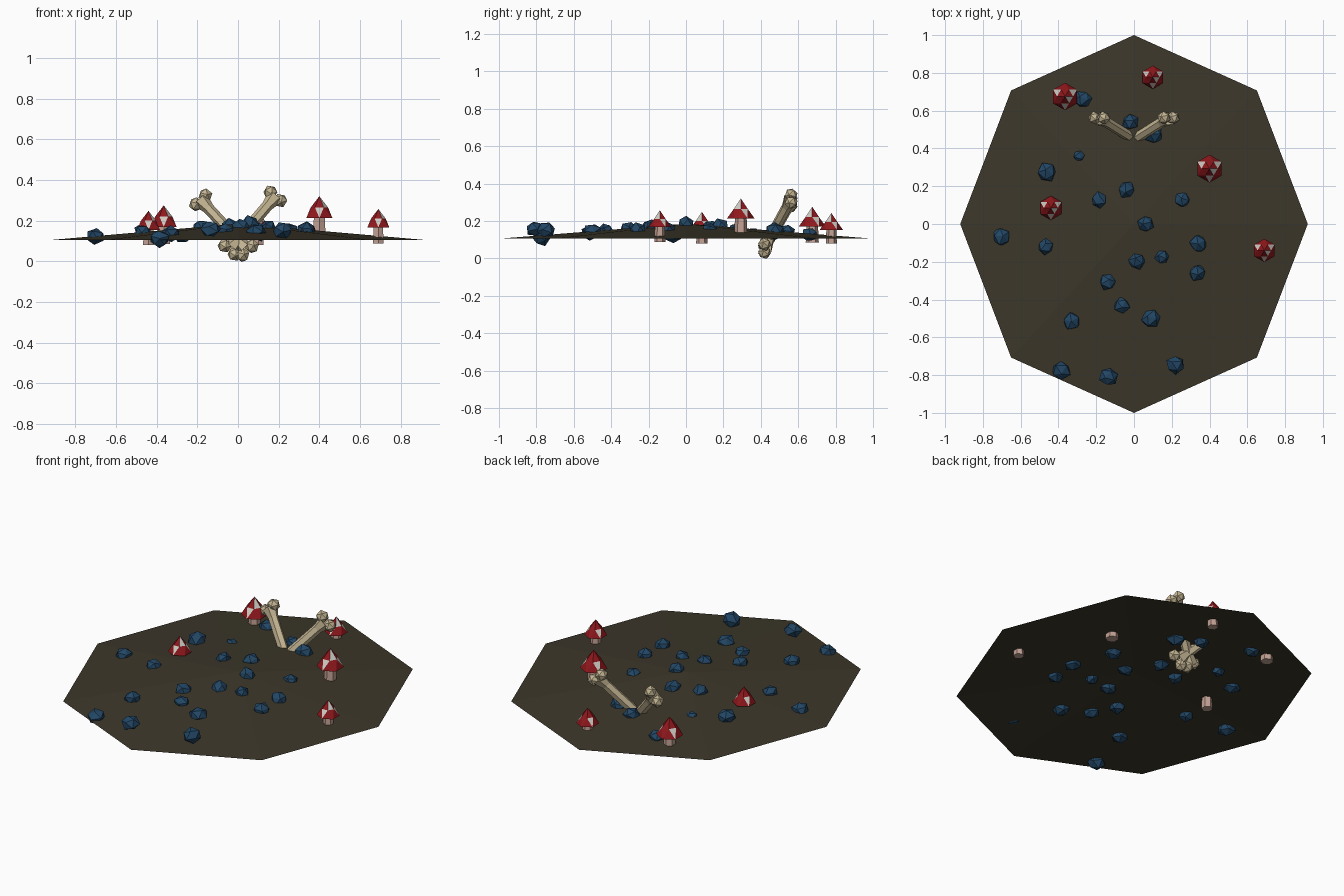
import bpy, bmesh, random
from math import sin, cos, pi, hypot
from mathutils import Vector, Matrix

if "Cube" in bpy.data.objects:
    bpy.data.objects.remove(bpy.data.objects["Cube"])

random.seed(4)

def material(name, rgb):
    m = bpy.data.materials.new(name)
    m.diffuse_color = (*rgb, 1)
    m.use_nodes = True
    m.node_tree.nodes["Principled BSDF"].inputs["Base Color"].default_value = m.diffuse_color
    return m

SOIL = material("soil", (0.045, 0.038, 0.023))
STONE = material("blue_stone", (0.016, 0.062, 0.13))
RED = material("cap_red", (0.28, 0.009, 0.012))
WHITE = material("cap_white", (0.62, 0.6, 0.55))
STALK = material("stalk_pink", (0.55, 0.36, 0.3))
BONE = material("bone_ivory", (0.55, 0.46, 0.29))

def finish(name, bm, *mats):
    bmesh.ops.recalc_face_normals(bm, faces=bm.faces)
    me = bpy.data.meshes.new(name)
    bm.to_mesh(me)
    bm.free()
    for m in mats:
        me.materials.append(m)
    ob = bpy.data.objects.new(name, me)
    bpy.context.collection.objects.link(ob)
    return ob

def ground_z(x, y):
    return 0.185 - 0.08 * hypot(x / 0.92, y)

# shallow open octagonal mound
bm = bmesh.new()
peak = bm.verts.new((0, 0, 0.185))
rim = [bm.verts.new((0.92 * sin(i * pi / 4), cos(i * pi / 4), 0.105)) for i in range(8)]
for i in range(8):
    bm.faces.new((peak, rim[(i + 1) % 8], rim[i]))
finish("mound", bm, SOIL)

# angular stones half sunk in the mound: x, y, radius, height offset
stones = [(-.27, .66, .045, 0), (-.02, .54, .042, 0), (.10, .475, .05, 0), (-.29, .36, .033, -.01),
          (-.46, .275, .05, .01), (-.04, .18, .045, 0), (-.185, .125, .043, 0), (.255, .125, .044, -.01),
          (.06, 0, .044, .005), (-.70, -.065, .048, 0), (-.47, -.12, .04, 0), (.34, -.105, .045, 0),
          (.015, -.195, .044, 0), (.15, -.175, .038, 0), (.335, -.26, .045, 0), (-.14, -.305, .045, 0),
          (-.065, -.43, .042, 0), (-.33, -.515, .046, 0), (.09, -.5, .047, 0),
          (-.385, -.775, .049, -.005), (-.135, -.81, .047, .04), (.22, -.745, .047, .03)]
for n, (x, y, r, dz) in enumerate(stones):
    bm = bmesh.new()
    bmesh.ops.create_icosphere(bm, subdivisions=1, radius=r * 1.08)
    turn = Matrix.Rotation(random.uniform(0, 6), 3, 'Z') @ Matrix.Rotation(random.uniform(0, 6), 3, 'X')
    for v in bm.verts:
        v.co = turn @ (v.co * random.uniform(0.86, 1.08))
        v.co.z *= 0.88
        v.co += Vector((x, y, ground_z(x, y) + dz))
    finish(f"stone_{n + 1}", bm, STONE)

# mushrooms: x, y, cap radius, stalk bottom, apex height
shrooms = [(-.365, .675, .073, .085, .275), (.10, .777, .062, .08, .242), (.40, .293, .074, .11, .32),
           (-.44, .085, .064, .08, .248), (.69, -.14, .062, .088, .257)]
for n, (x, y, r, z0, z1) in enumerate(shrooms):
    h = r * 1.45
    zc = z1 - h
    bm = bmesh.new()
    bmesh.ops.create_cone(bm, cap_ends=True, segments=6, radius1=r * .48, radius2=r * .42,
                          depth=zc + .01 - z0,
                          matrix=Matrix.Translation((x, y, (z0 + zc + .01) / 2)))
    finish(f"mushroom_stalk_{n + 1}", bm, STALK)

    # faceted cap: rim ring, twisted middle ring, apex, with white spot faces
    bm = bmesh.new()
    def ring(rad, z, twist):
        return [bm.verts.new((x + rad * sin((i + twist) * pi / 3), y + rad * cos((i + twist) * pi / 3), z))
                for i in range(6)]
    low, mid = ring(r, zc, 0), ring(r * .58, zc + h * .48, .5)
    top = bm.verts.new((x, y, z1))
    under = bm.verts.new((x, y, zc + h * .1))
    for i in range(6):
        j = (i + 1) % 6
        bm.faces.new((low[i], low[j], under))
        a = bm.faces.new((low[i], low[j], mid[i]))
        b = bm.faces.new((low[j], mid[j], mid[i]))
        c = bm.faces.new((mid[i], mid[j], top))
        b.material_index = int(i % 2 == 0)
        c.material_index = int(i == 1)
    finish(f"mushroom_cap_{n + 1}", bm, RED, WHITE)

# crossed bones pushed through the mound
def bone(name, p, q):
    p, q = Vector(p), Vector(q)
    axis = (q - p).normalized()
    side = axis.cross(Vector((0, 1, 0))).normalized()
    rot = Matrix((side, axis.cross(side), axis)).transposed()
    bm = bmesh.new()
    length = (q - p).length
    rings = [[bm.verts.new(p + rot @ Vector((rad * cos(i * pi / 3), rad * sin(i * pi / 3), t * length)))
              for i in range(6)]
             for t, rad in ((0, .042), (.16, .028), (.84, .028), (1, .042))]
    for a, b in zip(rings, rings[1:]):
        for i in range(6):
            bm.faces.new((a[i], a[(i + 1) % 6], b[(i + 1) % 6], b[i]))
    for end, out in ((p, -1), (q, 1)):
        for s in (-1, 1):
            pos = end + side * s * .032 + axis * out * .006
            bmesh.ops.create_icosphere(bm, subdivisions=1, radius=.036,
                                       matrix=Matrix.Translation(pos) @ rot.to_4x4())
    finish(name, bm, BONE)

bone("bone_left", (.042, .422, .057), (-.18, .56, .298))
bone("bone_right", (-.038, .422, .06), (.18, .56, .315))
